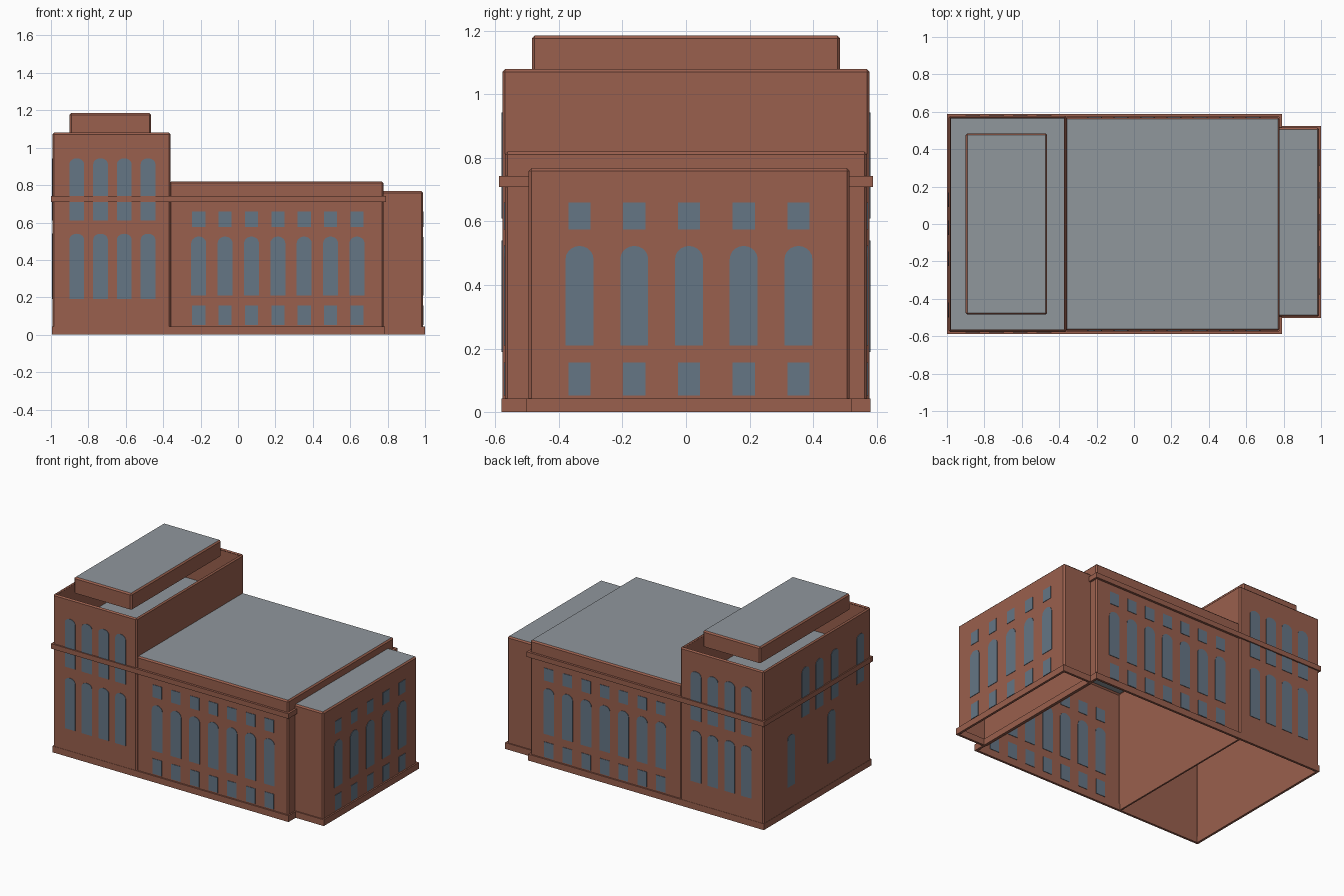
import bpy, bmesh, math

cube = bpy.data.objects.get("Cube")
if cube:
    bpy.data.objects.remove(cube, do_unlink=True)


def material(name, rgb):
    m = bpy.data.materials.new(name)
    m.use_nodes = True
    m.diffuse_color = (*rgb, 1)
    m.node_tree.nodes["Principled BSDF"].inputs["Base Color"].default_value = (*rgb, 1)
    return m


BRICK = material("brick red", (0.32, 0.115, 0.075))
ROOF = material("roof grey", (0.28, 0.31, 0.335))
GLASS = material("window blue grey", (0.13, 0.18, 0.235))


def add_object(name, bm, mats):
    mesh = bpy.data.meshes.new(name)
    bmesh.ops.recalc_face_normals(bm, faces=bm.faces[:])
    bm.to_mesh(mesh)
    bm.free()
    for m in mats:
        mesh.materials.append(m)
    obj = bpy.data.objects.new(name, mesh)
    bpy.context.collection.objects.link(obj)
    return obj


def shell(name, xs, ys, zs, bevel=0.009, capped=True, thick=0.0):
    """Hollow block open below: brick sides and, if capped, a grey flat roof."""
    bm = bmesh.new()
    bmesh.ops.create_cube(bm, size=1)
    for v in bm.verts:
        v.co = [(a + b) / 2 + c * (b - a) for (a, b), c in zip((xs, ys, zs), v.co)]
    bm.normal_update()
    if bevel:
        low = min(v.co.z for v in bm.verts) + 0.001
        edges = [e for e in bm.edges if max(v.co.z for v in e.verts) > low]
        bmesh.ops.bevel(bm, geom=edges, offset=bevel, segments=1, affect="EDGES")
        bm.normal_update()
    drop = [f for f in bm.faces if f.normal.z < -0.9 or (not capped and f.normal.z > 0.9)]
    bmesh.ops.delete(bm, geom=drop, context="FACES")
    for f in bm.faces:
        f.material_index = 1 if f.normal.z > 0.9 else 0
    obj = add_object(name, bm, (BRICK, ROOF))
    if thick:
        mod = obj.modifiers.new("wall thickness", "SOLIDIFY")
        mod.thickness = thick
        mod.offset = -1
    return obj


# Main masses
shell("tower_walls", (-0.992, -0.36), (-0.578, 0.578), (0, 1.08), capped=False, thick=0.012)
shell("main_hall", (-0.366, 0.778), (-0.57, 0.57), (0, 0.82))
shell("side_annex", (0.765, 0.99), (-0.495, 0.515), (0, 0.768))
shell("tower_upper_block", (-0.9, -0.465), (-0.485, 0.485), (1.077, 1.185))

# Sunken roof inside the tower parapet
bm = bmesh.new()
bmesh.ops.create_grid(bm, x_segments=1, y_segments=1, size=0.5)
for v in bm.verts:
    v.co = (-0.676 + v.co.x * 0.61, v.co.y * 1.135, 0.81)
add_object("tower_sunken_roof", bm, (ROOF,))

# Plinths and the string course
for name, xs, ys, zs in (
    ("main_plinth", (-0.994, 0.787), (-0.58, 0.58), (0, 0.043)),
    ("annex_plinth", (0.77, 1.0), (-0.503, 0.523), (0, 0.043)),
    ("string_course", (-1.0, 0.792), (-0.588, 0.588), (0.709, 0.743)),
):
    shell(name, xs, ys, zs, bevel=0, capped=False, thick=0.022)


def windows(name, axis, wall, centres, rows):
    """Thin glass plates on a wall; axis is the wall normal (0 = x, 1 = y)."""
    bm = bmesh.new()
    for width, z0, z1, rise in rows:
        r = width / 2
        outline = [(-r, z0), (r, z0)]
        if rise:
            arc = [math.pi * i / 10 for i in range(11)]
            outline += [(r * math.cos(a), z1 - rise + rise * math.sin(a)) for a in arc]
        else:
            outline += [(r, z1), (-r, z1)]
        for c in centres:
            loops = []
            for d in (wall - 0.003, wall + 0.003):
                pts = [(d, c + u, z) if axis == 0 else (c + u, d, z) for u, z in outline]
                loops.append([bm.verts.new(p) for p in pts])
            a, b = loops
            bm.faces.new(a)
            bm.faces.new(b)
            for i in range(len(a)):
                j = (i + 1) % len(a)
                bm.faces.new((a[i], a[j], b[j], b[i]))
    add_object(name, bm, (GLASS,))


TOWER_LOW = (0.078, 0.19, 0.54, 0.03)
TOWER_HIGH = (0.078, 0.61, 0.943, 0.03)
SQUARES = [(0.07, 0.052, 0.156, 0), (0.07, 0.575, 0.66, 0)]

tower_x = [-0.862 + 0.127 * i for i in range(4)]
hall_x = [-0.21 + 0.141 * i for i in range(7)]
annex_y = [-0.335 + 0.1722 * i for i in range(5)]

# Front and back windows
for side, sign in (("front", -1), ("back", 1)):
    windows("tower_windows_" + side, 1, sign * 0.578, tower_x, [TOWER_LOW, TOWER_HIGH])
    windows("hall_windows_" + side, 1, sign * 0.57, hall_x, SQUARES + [(0.08, 0.21, 0.525, 0.036)])

# Annex end and tower end windows
windows("annex_windows", 0, 0.99, annex_y, SQUARES + [(0.088, 0.21, 0.523, 0.042)])
windows("tower_end_low_windows", 0, -0.992, (0.285, -0.15), [TOWER_LOW])
windows("tower_end_high_windows", 0, -0.992, (0.13, -0.02, -0.185, -0.46), [TOWER_HIGH])
